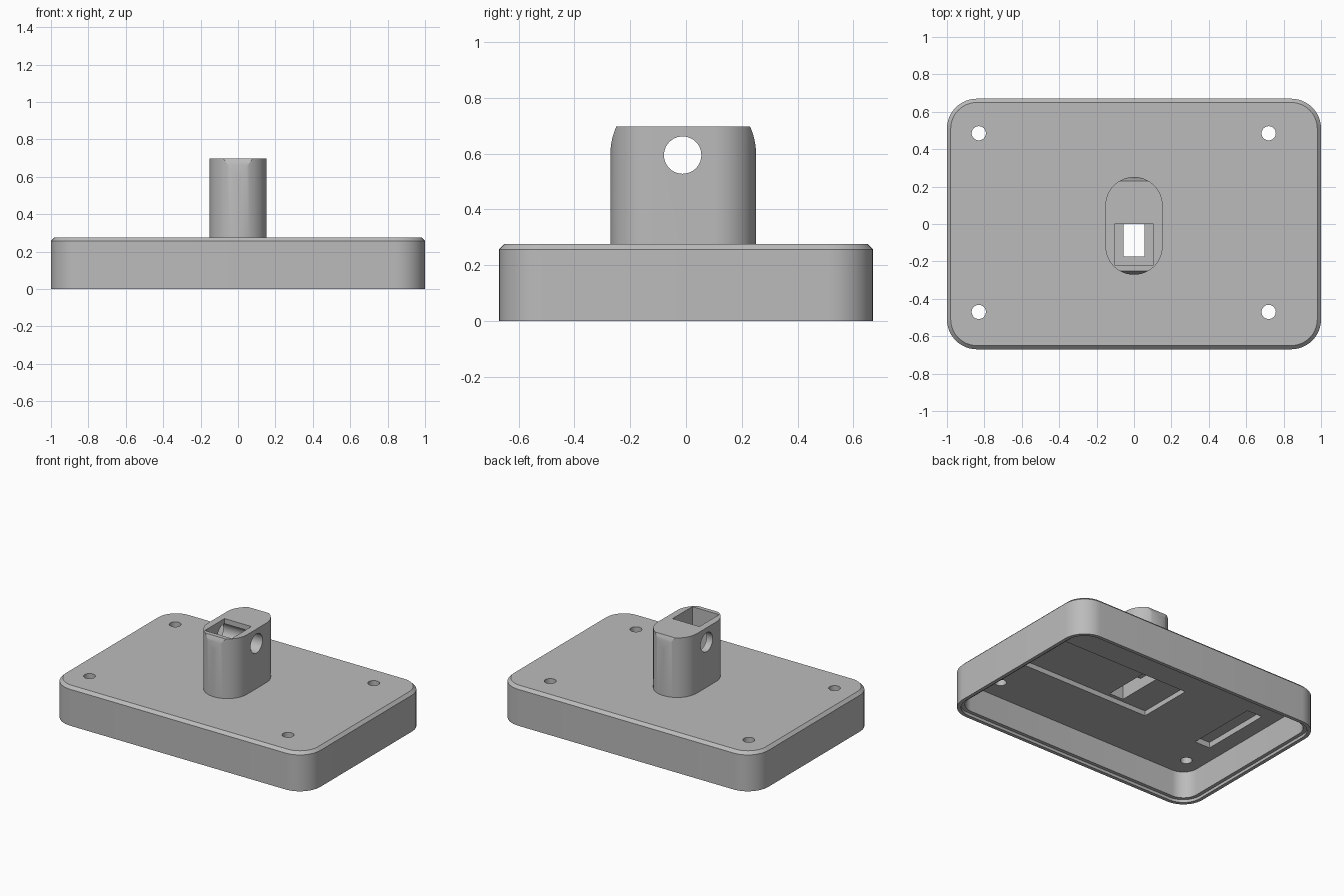
import bpy, bmesh
from math import cos, sin, pi, radians

cube = bpy.data.objects.get("Cube")
if cube:
    bpy.data.objects.remove(cube, do_unlink=True)

grey = bpy.data.materials.new("plain grey")
grey.use_nodes = True
grey.diffuse_color = (0.5, 0.5, 0.5, 1)
grey.node_tree.nodes["Principled BSDF"].inputs["Base Color"].default_value = (0.5, 0.5, 0.5, 1)


def loft(name, rings):
    """Closed solid through rings of equal point count."""
    bm = bmesh.new()
    loops = [[bm.verts.new(p) for p in ring] for ring in rings]
    n = len(loops[0])
    for a, b in zip(loops, loops[1:]):
        for i in range(n):
            j = (i + 1) % n
            bm.faces.new((a[i], a[j], b[j], b[i]))
    bm.faces.new(loops[0][::-1])
    bm.faces.new(loops[-1])
    bmesh.ops.recalc_face_normals(bm, faces=bm.faces)
    mesh = bpy.data.meshes.new(name)
    bm.to_mesh(mesh)
    bm.free()
    mesh.materials.append(grey)
    obj = bpy.data.objects.new(name, mesh)
    bpy.context.collection.objects.link(obj)
    return obj


def rounded_ring(hx, hy, r, z, cy=0, steps=12):
    pts = []
    for q, (sx, sy) in enumerate([(1, 1), (-1, 1), (-1, -1), (1, -1)]):
        for k in range(steps + 1):
            a = (q + k / steps) * pi / 2
            pts.append((sx * (hx - r) + r * cos(a), cy + sy * (hy - r) + r * sin(a), z))
    return pts


def box(name, x0, x1, y0, y1, z0, z1):
    return loft(name, [[(x0, y0, z), (x1, y0, z), (x1, y1, z), (x0, y1, z)] for z in (z0, z1)])


def circle(r, point, steps=40):
    return [point(r * cos(2 * pi * k / steps), r * sin(2 * pi * k / steps)) for k in range(steps)]


def boolean(target, tool, operation="DIFFERENCE"):
    tool.hide_render = True
    mod = target.modifiers.new("cut", "BOOLEAN")
    mod.operation, mod.object, mod.solver = operation, tool, "EXACT"
    bpy.context.view_layer.objects.active = target
    bpy.ops.object.modifier_apply(modifier=mod.name)
    bpy.data.objects.remove(tool, do_unlink=True)


HX, HY, R = 1.0, 0.67, 0.16


def shell_rings(levels):
    return [rounded_ring(HX - i, HY - i, R - i, z) for z, i in levels]


# Hollow base with chamfered top edge and stepped rim underneath
base = loft("base_shell", shell_rings([(0, 0), (0.257, 0), (0.277, 0.02)]))
boolean(base, loft("cavity", shell_rings([(-0.05, 0.025), (0.02, 0.025), (0.02, 0.05), (0.21, 0.05)])))

# Screw holes
for hx in (-0.83, 0.72):
    for hy in (-0.47, 0.485):
        boolean(base, loft("screw_hole", [circle(0.038, lambda a, b: (hx + a, hy + b, z), 32)
                                          for z in (0.1, 0.4)]))

# Shallow recesses in the ceiling of the base
boolean(base, box("end_slot", -0.84, -0.72, -0.25, 0.27, 0.15, 0.25))
boolean(base, box("long_recess", -0.26, 0.84, -0.2, 0.2, 0.15, 0.245))

# Tower: oval column trimmed by a side profile with eased shoulders
CY, HALF, TOP = -0.01, 0.261, 0.697
tower = loft("tower", [rounded_ring(0.153, HALF, 0.152, z, CY, 16) for z in (0.26, 0.75)])
shoulder = [(HALF - 0.021 * (k / 6) ** 2, 0.6 + (TOP - 0.6) * k / 6) for k in range(7)]
side = [(HALF + 0.01, 0.2), (HALF + 0.01, 0.59)] + shoulder
outline = side + [(-y, z) for y, z in reversed(side)]
boolean(tower, loft("side_profile", [[(x, CY + y, z) for y, z in outline] for x in (-0.3, 0.3)]), "INTERSECT")

# Pocket in the tower top, cross hole, and slot through to the underside
boolean(tower, box("pocket", -0.105, 0.105, -0.22, 0, 0.36, 0.8))
boolean(tower, loft("cross_hole", [circle(0.067, lambda a, b: (x, -0.012 + a, 0.595 + b))
                                   for x in (-0.3, 0.3)]))
for part in (base, tower):
    boolean(part, box("through_slot", -0.055, 0.055, -0.175, 0, 0.15, 0.5))
    boolean(part, box("channel", -0.055, 0.055, -0.1, 0.18, 0.15, 0.32))

for part in (base, tower):
    bpy.ops.object.select_all(action="DESELECT")
    part.select_set(True)
    bpy.context.view_layer.objects.active = part
    bpy.ops.object.shade_smooth_by_angle(angle=radians(25))
